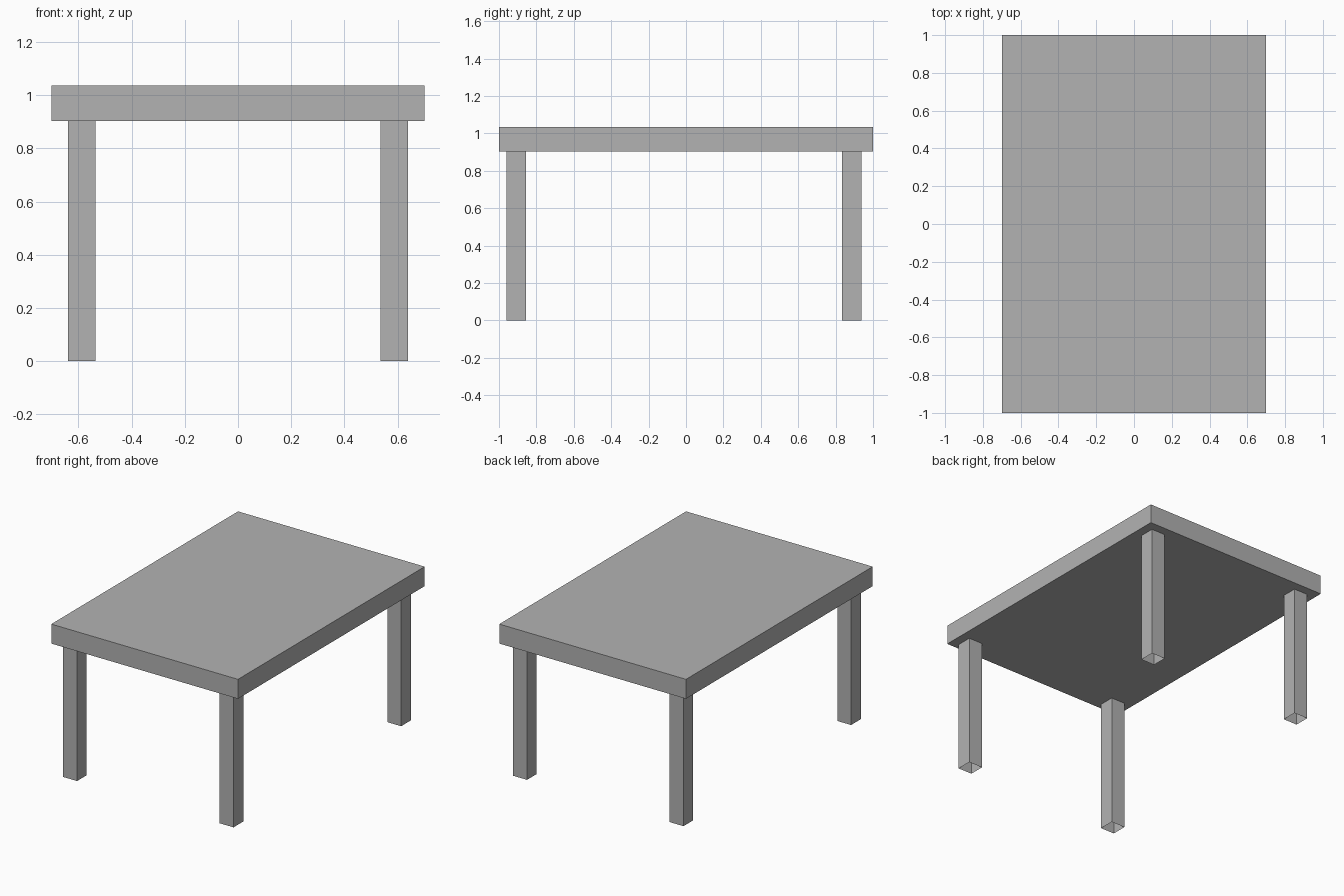
import bpy
import bmesh
from mathutils import Matrix, Vector

default_cube = bpy.data.objects.get("Cube")
if default_cube:
    bpy.data.objects.remove(default_cube, do_unlink=True)

# One plain grey for the whole table
grey = bpy.data.materials.new("plain_grey")
grey.use_nodes = True
colour = (0.448, 0.448, 0.448, 1)
grey.diffuse_color = colour
grey.node_tree.nodes["Principled BSDF"].inputs["Base Color"].default_value = colour

TOP_Z, UNDERSIDE_Z = 1.035, 0.903
LEG_WIDTH = 0.104


def box(name, centre, size, open_bottom=False):
    """Add a sharp-edged box, optionally without its lowest face."""
    bm = bmesh.new()
    matrix = Matrix.Translation(centre) @ Matrix.Diagonal((*size, 1))
    bmesh.ops.create_cube(bm, size=1, matrix=matrix)
    bm.normal_update()
    if open_bottom:
        lowest = [f for f in bm.faces if f.normal.z < -0.9]
        bmesh.ops.delete(bm, geom=lowest, context="FACES")
    mesh = bpy.data.meshes.new(name)
    bm.to_mesh(mesh)
    bm.free()
    mesh.materials.append(grey)
    obj = bpy.data.objects.new(name, mesh)
    bpy.context.collection.objects.link(obj)
    return obj


# Thick rectangular slab
box("table_top", Vector((0, 0, (TOP_Z + UNDERSIDE_Z) / 2)),
    (1.4, 2, TOP_Z - UNDERSIDE_Z))

# Four hollow square legs, open at the foot
for side, x in (("right", -0.587), ("left", 0.587)):
    for end, y in (("front", -0.908), ("back", 0.887)):
        box(f"{end}_{side}_leg", Vector((x, y, UNDERSIDE_Z / 2)),
            (LEG_WIDTH, LEG_WIDTH, UNDERSIDE_Z), open_bottom=True)
